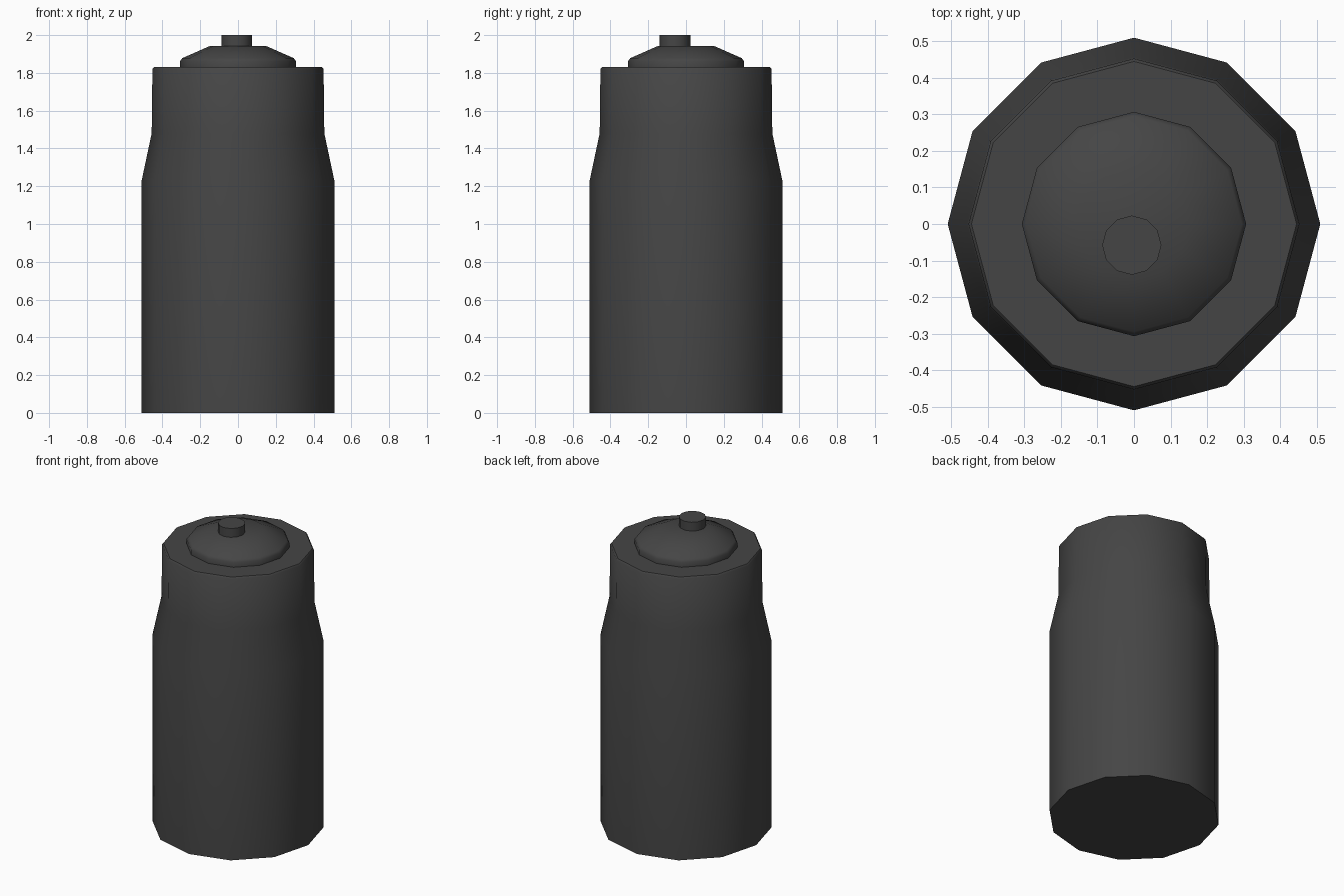
import bpy, bmesh, math

if "Cube" in bpy.data.objects:
    bpy.data.objects.remove(bpy.data.objects["Cube"])

dark = bpy.data.materials.new("dark_grey")
dark.diffuse_color = (0.06, 0.06, 0.06, 1)
dark.use_nodes = True
dark.node_tree.nodes["Principled BSDF"].inputs["Base Color"].default_value = dark.diffuse_color


def turned(name, profile, centre=(0, 0), sides=12):
    """Closed solid turned around z from (radius, height) points."""
    bm = bmesh.new()
    rings = []
    for r, z in profile:
        rings.append([bm.verts.new((centre[0] + r * math.cos(2 * math.pi * i / sides),
                                    centre[1] + r * math.sin(2 * math.pi * i / sides), z))
                      for i in range(sides)])
    for low, high in zip(rings, rings[1:]):
        for i in range(sides):
            j = (i + 1) % sides
            bm.faces.new((low[i], low[j], high[j], high[i]))
    bm.faces.new(rings[0][::-1])
    bm.faces.new(rings[-1])
    mesh = bpy.data.meshes.new(name)
    bm.to_mesh(mesh)
    bm.free()
    mesh.materials.append(dark)
    obj = bpy.data.objects.new(name, mesh)
    bpy.context.collection.objects.link(obj)
    bpy.ops.object.select_all(action='DESELECT')
    obj.select_set(True)
    bpy.context.view_layer.objects.active = obj
    bpy.ops.object.shade_smooth_by_angle(angle=math.radians(40))
    return obj


# Main can with sloped shoulder and slightly bevelled top rim
turned("body", [(0.51, 0), (0.51, 1.23), (0.457, 1.48), (0.453, 1.82), (0.445, 1.83)])

# Domed cap with a short upright band
turned("cap", [(0.307, 1.825), (0.307, 1.862), (0.295, 1.878), (0.15, 1.942)])

# Off-centre button on the cap
turned("button", [(0.081, 1.93), (0.081, 2.0)], centre=(-0.006, -0.058))
